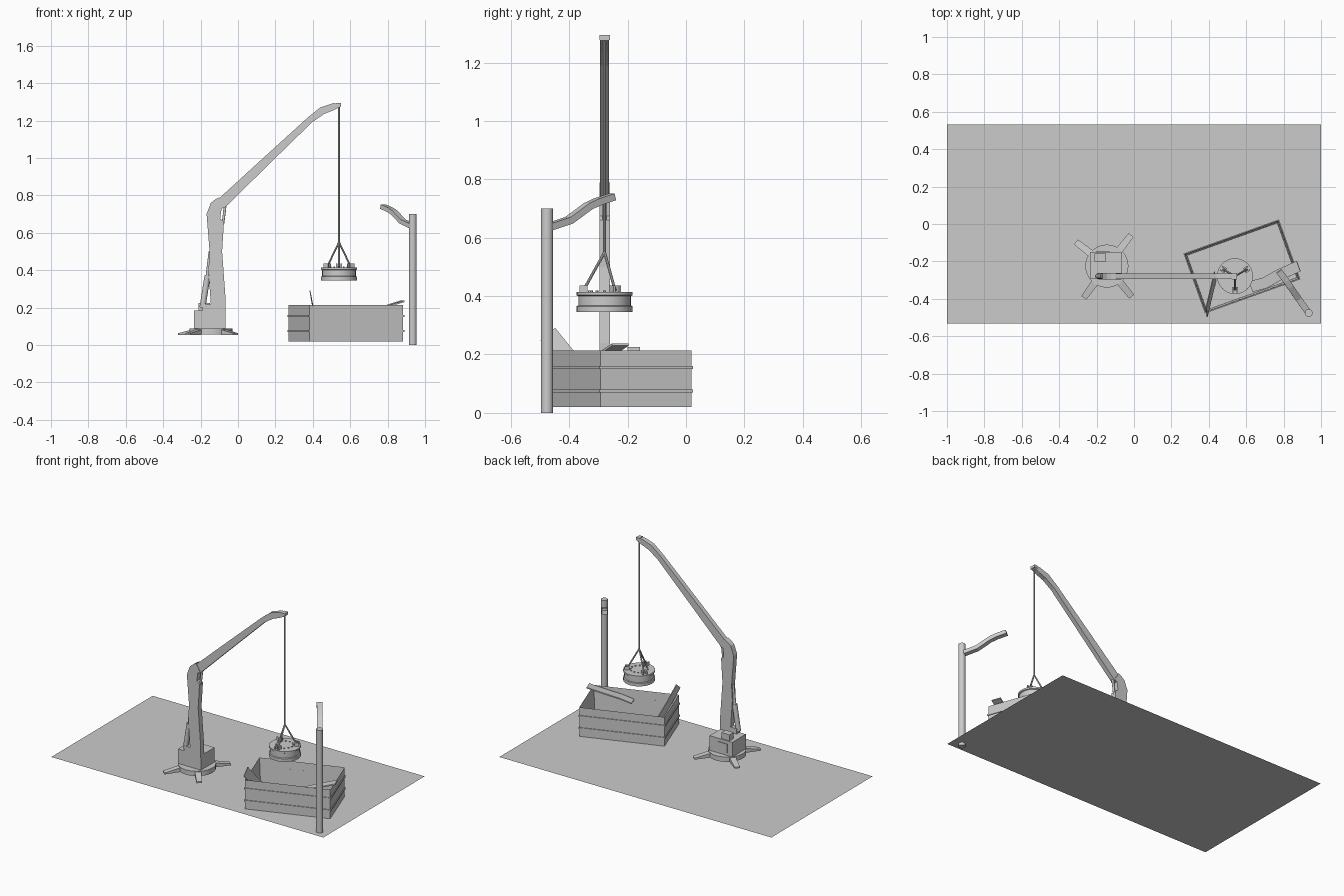
import bpy, bmesh, math
from mathutils import Vector, Matrix

cube = bpy.data.objects.get("Cube")
if cube:
    bpy.data.objects.remove(cube)

grey = bpy.data.materials.new("light_grey")
grey.use_nodes = True
grey.diffuse_color = (0.6, 0.6, 0.6, 1)
grey.node_tree.nodes["Principled BSDF"].inputs["Base Color"].default_value = (0.6, 0.6, 0.6, 1)


def finish(name, bm, smooth=False):
    bmesh.ops.recalc_face_normals(bm, faces=bm.faces)
    mesh = bpy.data.meshes.new(name)
    bm.to_mesh(mesh)
    bm.free()
    mesh.materials.append(grey)
    ob = bpy.data.objects.new(name, mesh)
    bpy.context.collection.objects.link(ob)
    if smooth:
        bpy.ops.object.select_all(action='DESELECT')
        ob.select_set(True)
        bpy.context.view_layer.objects.active = ob
        bpy.ops.object.shade_smooth_by_angle(angle=math.radians(35))
    return ob


def box(name, lo, hi, matrix=Matrix()):
    lo, hi = Vector(lo), Vector(hi)
    bm = bmesh.new()
    bmesh.ops.create_cube(bm, size=1, matrix=matrix @ Matrix.Translation((lo + hi) / 2)
                          @ Matrix.Diagonal((*(hi - lo), 1)))
    return finish(name, bm)


def rod(name, a, b, radius, sides=16):
    a, b = Vector(a), Vector(b)
    turn = (b - a).to_track_quat('Z', 'Y').to_matrix().to_4x4()
    bm = bmesh.new()
    bmesh.ops.create_cone(bm, cap_ends=True, segments=sides, radius1=radius, radius2=radius,
                          depth=(b - a).length, matrix=Matrix.Translation((a + b) / 2) @ turn)
    return finish(name, bm, sides > 8)


def side_profile(name, points, y, width):
    """Extrude an x-z outline along y."""
    bm = bmesh.new()
    face = bm.faces.new([bm.verts.new((x, y - width / 2, z)) for x, z in points])
    new = bmesh.ops.extrude_face_region(bm, geom=[face])["geom"]
    bmesh.ops.translate(bm, vec=(0, width, 0),
                        verts=[v for v in new if isinstance(v, bmesh.types.BMVert)])
    return finish(name, bm)


def lathe(name, profile, centre, sides=32):
    """Spin an r-z outline round a vertical axis."""
    bm = bmesh.new()
    verts = [bm.verts.new((r, 0, z)) for r, z in profile]
    edges = [bm.edges.new(pair) for pair in zip(verts, verts[1:])]
    bmesh.ops.spin(bm, geom=verts + edges, axis=(0, 0, 1), cent=(0, 0, 0),
                   angle=math.tau, steps=sides)
    bmesh.ops.remove_doubles(bm, verts=bm.verts, dist=1e-4)
    bmesh.ops.translate(bm, vec=(*centre, 0), verts=bm.verts)
    return finish(name, bm, True)


def strip(name, path, width, thick, across):
    """Rectangular bar swept along a path, its width along one direction."""
    path, across = [Vector(p) for p in path], Vector(across).normalized()
    bm = bmesh.new()
    rings = []
    for i, p in enumerate(path):
        along = path[min(i + 1, len(path) - 1)] - path[max(i - 1, 0)]
        up = across.cross(along).normalized() * thick / 2
        side = across * width / 2
        rings.append([bm.verts.new(p + q) for q in (side + up, side - up, -side - up, up - side)])
    for a, b in zip(rings, rings[1:]):
        for i in range(4):
            j = (i + 1) % 4
            bm.faces.new((a[i], a[j], b[j], b[i]))
    bm.faces.new(rings[0])
    bm.faces.new(rings[-1])
    return finish(name, bm)


# Ground sheet
bm = bmesh.new()
bmesh.ops.create_grid(bm, x_segments=1, y_segments=1, size=1,
                      matrix=Matrix.Translation((0, 0, 0.018)) @ Matrix.Diagonal((1, 0.532, 1, 1)))
finish("ground_sheet", bm)

# Crane base: turntable, splayed feet, housing
BX, BY, ARM_Y = -0.145, -0.225, -0.279
lathe("turntable", [(0, 0.056), (0.115, 0.056), (0.115, 0.088), (0, 0.088)], (BX, BY))
for n, angle in enumerate((52, 142, 234, 309)):
    foot = side_profile(f"foot_{n + 1}", [(0.06, 0.056), (0.21, 0.053), (0.21, 0.063), (0.1, 0.085),
                                          (0.06, 0.085)], 0, 0.038)
    for v in foot.data.vertices:
        v.co.y *= 1.1 - 1.5 * (v.co.x - 0.06)
    foot.matrix_world = Matrix.Translation((BX, BY, 0)) @ Matrix.Rotation(math.radians(angle), 4, 'Z')
box("housing", (-0.235, -0.292, 0.086), (-0.068, -0.15, 0.185))
box("housing_hatch", (-0.21, -0.2, 0.185), (-0.15, -0.158, 0.225))
box("housing_panel", (-0.2, -0.15, 0.105), (-0.13, -0.145, 0.165))
box("ram_bracket", (-0.19, -0.297, 0.18), (-0.14, -0.261, 0.22))

# Mast and jib
side_profile("mast", [(-0.142, 0.17), (-0.068, 0.17), (-0.066, 0.24), (-0.085, 0.5), (-0.075, 0.66),
                      (-0.095, 0.675), (-0.088, 0.73), (-0.068, 0.735), (-0.1, 0.79), (-0.12, 0.78),
                      (-0.145, 0.76), (-0.168, 0.7), (-0.152, 0.5), (-0.158, 0.4)], ARM_Y, 0.036)
side_profile("jib", [(-0.07, 0.735), (0.2, 1.0), (0.395, 1.19), (0.46, 1.235), (0.51, 1.255),
                     (0.55, 1.275), (0.55, 1.29), (0.51, 1.293), (0.44, 1.27), (0.375, 1.218),
                     (0.1, 0.968), (-0.1, 0.785), (-0.13, 0.77)], ARM_Y, 0.03)
box("jib_tip", (0.525, ARM_Y - 0.018, 1.278), (0.552, ARM_Y + 0.018, 1.295))
rod("ram_cylinder", (-0.19, ARM_Y, 0.2), (-0.163, ARM_Y, 0.37), 0.016)
rod("ram_piston", (-0.163, ARM_Y, 0.37), (-0.147, ARM_Y, 0.5), 0.01)
rod("elbow_ram", (-0.08, ARM_Y, 0.65), (-0.068, ARM_Y, 0.75), 0.007)

# Cable and lifting magnet
MX = 0.54
rod("cable", (MX, ARM_Y, 0.54), (MX, ARM_Y, 1.285), 0.005, 8)
lathe("magnet", [(0, 0.35), (0.08, 0.35), (0.08, 0.345), (0.096, 0.345), (0.096, 0.365),
                 (0.09, 0.368), (0.09, 0.4), (0.096, 0.403), (0.096, 0.414), (0, 0.414)], (MX, ARM_Y))
for n, angle in enumerate((30, 150, 270)):
    a = math.radians(angle)
    out = Vector((math.cos(a), math.sin(a), 0))
    centre = Vector((MX, ARM_Y, 0))
    spin = Matrix.Translation(centre) @ Matrix.Rotation(a, 4, 'Z')
    for side in (-1, 1):
        box(f"magnet_lug_{n + 1}_{side}", (0.058, side * 0.011 - 0.004, 0.41),
            (0.086, side * 0.011 + 0.004, 0.436), spin)
    rod(f"sling_{n + 1}", centre + out * 0.072 + Vector((0, 0, 0.42)),
        centre + Vector((0, 0, 0.55)), 0.005, 8)
for n in range(12):
    a = math.tau * n / 12
    x, y = MX + 0.052 * math.cos(a), ARM_Y + 0.052 * math.sin(a)
    rod(f"magnet_bolt_{n + 1}", (x, y, 0.41), (x, y, 0.419), 0.005, 6)

# Open scrap bin with ribs
L, W, T, Z0, Z1 = 0.266, 0.165, 0.014, 0.02, 0.213
place = Matrix.Translation((0.577, -0.227, 0)) @ Matrix.Rotation(math.radians(19.7), 4, 'Z')
bm = bmesh.new()
bmesh.ops.create_cube(bm, size=1, matrix=place @ Matrix.Translation((0, 0, (Z0 + Z1) / 2))
                      @ Matrix.Diagonal((2 * L, 2 * W, Z1 - Z0, 1)))
bm.normal_update()
top = max(bm.faces, key=lambda f: f.normal.z)
bmesh.ops.inset_region(bm, faces=[top], thickness=T)
bmesh.ops.translate(bm, vec=(0, 0, Z0 + T - Z1), verts=top.verts)
finish("scrap_bin", bm)
for z in (0.075, 0.155):
    for s in (-1, 1):
        y, x = s * (W + 0.001), s * (L + 0.001)
        box(f"bin_long_rib_{z}_{s}", (-L - 0.005, y - 0.004, z - 0.005), (L + 0.005, y + 0.004, z + 0.005), place)
        box(f"bin_end_rib_{z}_{s}", (x - 0.004, -W, z - 0.005), (x + 0.004, W, z + 0.005), place)

# Scrap pieces leaning out of the bin
strip("leaning_plate", [(0.388, -0.473, 0.27), (0.405, -0.4, 0.18), (0.433, -0.28, 0.05)],
      0.065, 0.005, (-0.1, 0.77, 0.63))
strip("bent_strip", [(0.625, -0.335, 0.155), (0.7, -0.315, 0.175), (0.77, -0.275, 0.2),
                     (0.88, -0.225, 0.234)], 0.06, 0.008, (-0.35, 0.94, 0))

# Lamp post
rod("lamp_post", (0.934, -0.476, 0), (0.934, -0.476, 0.7), 0.021, 20)
strip("lamp_arm", [(0.928, -0.468, 0.637), (0.88, -0.4, 0.66), (0.835, -0.335, 0.708),
                   (0.815, -0.305, 0.722), (0.775, -0.252, 0.74)], 0.034, 0.024, (0.8, 0.58, 0))
